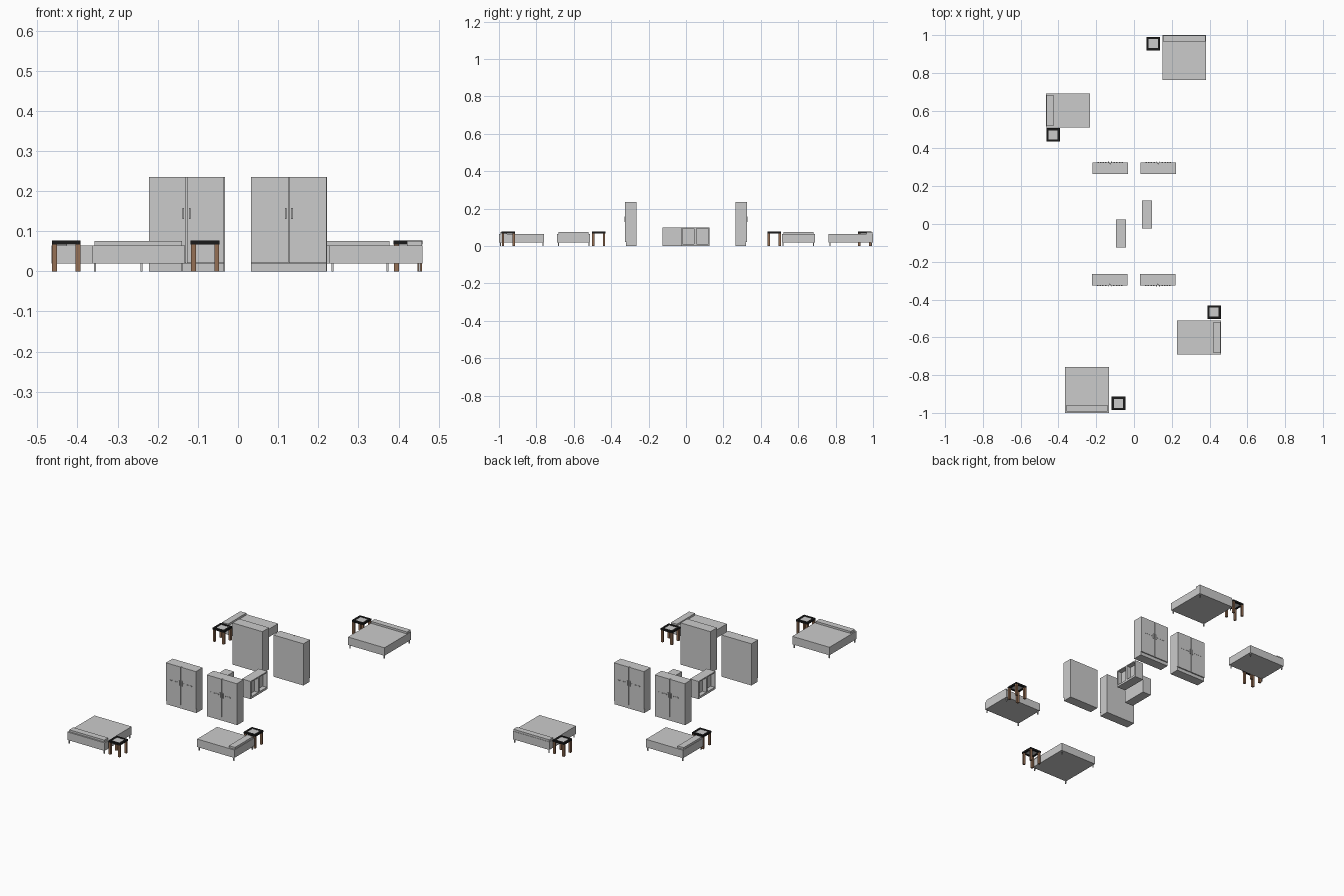
import bpy, bmesh
from mathutils import Matrix

if "Cube" in bpy.data.objects:
    bpy.data.objects.remove(bpy.data.objects["Cube"])


def material(name, colour):
    m = bpy.data.materials.new(name)
    m.diffuse_color = colour
    m.use_nodes = True
    m.node_tree.nodes["Principled BSDF"].inputs["Base Color"].default_value = m.diffuse_color
    return m


BROWN = material("brown_wood", (0.30, 0.16, 0.09, 1))
BLACK = material("black_trim", (0.01, 0.01, 0.01, 1))


def boxes(name, parts, mat=None, spin=False):
    """One object from boxes (x0, x1, y0, y1, z0, z1); spin turns it half round the origin."""
    bm = bmesh.new()
    for x0, x1, y0, y1, z0, z1 in parts:
        if spin:
            x0, x1, y0, y1 = -x1, -x0, -y1, -y0
        m = Matrix.Translation(((x0 + x1) / 2, (y0 + y1) / 2, (z0 + z1) / 2))
        bmesh.ops.create_cube(bm, size=1, matrix=m @ Matrix.Diagonal((x1 - x0, y1 - y0, z1 - z0, 1)))
    mesh = bpy.data.meshes.new(name)
    bm.to_mesh(mesh)
    bm.free()
    ob = bpy.data.objects.new(name, mesh)
    bpy.context.collection.objects.link(ob)
    if mat:
        mesh.materials.append(mat)
    return ob


def bed(name, x0, x1, y0, y1, pillow):
    boxes(name + "_mattress", [(x0, x1, y0, y1, 0.02, 0.065)])
    boxes(name + "_pillow", [pillow + (0.064, 0.076)])
    t, i = 0.005, 0.005
    boxes(name + "_legs", [(x, x + t, y, y + t, 0, 0.021)
                           for x in (x0 + i, x1 - i - t) for y in (y0 + i, y1 - i - t)])


def side_table(name, cx, cy):
    h, w = 0.036, 0.012
    boxes(name + "_legs", [(cx + sx * 0.029 - 0.006, cx + sx * 0.029 + 0.006,
                            cy + sy * 0.029 - 0.006, cy + sy * 0.029 + 0.006, 0, 0.068)
                           for sx in (-1, 1) for sy in (-1, 1)], BROWN)
    boxes(name + "_rim", [(cx - h, cx + h, cy - h, cy - h + w, 0.067, 0.077),
                          (cx - h, cx + h, cy + h - w, cy + h, 0.067, 0.077),
                          (cx - h, cx - h + w, cy - h + w, cy + h - w, 0.067, 0.077),
                          (cx + h - w, cx + h, cy - h + w, cy + h - w, 0.067, 0.077)], BLACK)
    boxes(name + "_top", [(cx - h + w, cx + h - w, cy - h + w, cy + h - w, 0.069, 0.075)])


def wardrobe(name, x0, x1, spin):
    """Doors face -y; spin gives the opposite pair facing +y."""
    mid = (x0 + x1) / 2
    boxes(name + "_body", [(x0, x1, -0.317, -0.265, 0, 0.235)], spin=spin)
    boxes(name + "_plinth", [(x0, x1, -0.321, -0.316, 0, 0.019)], spin=spin)
    boxes(name + "_doors", [(x0, mid - 0.001, -0.325, -0.316, 0.021, 0.235),
                            (mid + 0.001, x1, -0.325, -0.316, 0.021, 0.235)], spin=spin)
    # upright pulls beside the seam and a dashed row of small studs
    boxes(name + "_pulls", [(mid + s * 0.008 - 0.002, mid + s * 0.008 + 0.002, -0.33, -0.324, 0.130, 0.158)
                            for s in (-1, 1)], spin=spin)
    boxes(name + "_studs", [(mid + s * d - 0.004, mid + s * d + 0.004, -0.327, -0.324, 0.142, 0.147)
                            for s in (-1, 1) for d in (0.022, 0.036, 0.05, 0.064)], spin=spin)


def cabinet(name, y0, y1, spin):
    """Open-fronted cupboard facing +x."""
    x0, x1, t = 0.042, 0.096, 0.006
    boxes(name + "_shell", [(x0, x1 - 0.025, y0, y1, 0, 0.1),
                            (x1 - 0.025, x1, y0, y0 + t, 0, 0.1),
                            (x1 - 0.025, x1, y1 - t, y1, 0, 0.1),
                            (x1 - 0.025, x1, y0 + t, y1 - t, 0.1 - t, 0.1),
                            (x1 - 0.025, x1, y0 + t, y1 - t, 0, 0.012)], spin=spin)


# beds
bed("back_right_bed", 0.152, 0.38, 0.762, 1.0, (0.154, 0.378, 0.965, 0.998))
bed("back_left_bed", -0.465, -0.233, 0.512, 0.69, (-0.463, -0.426, 0.52, 0.682))
bed("front_right_bed", 0.228, 0.46, -0.69, -0.512, (0.421, 0.458, -0.682, -0.52))
bed("front_left_bed", -0.364, -0.132, -1.0, -0.758, (-0.357, -0.139, -0.992, -0.957))

# bedside tables
side_table("back_right_table", 0.102, 0.955)
side_table("back_left_table", -0.428, 0.472)
side_table("front_right_table", 0.424, -0.467)
side_table("front_left_table", -0.082, -0.95)

# wardrobes and central cupboards, each repeated by a half turn
for side, spin in (("front", False), ("back", True)):
    wardrobe(side + "_wardrobe_a", -0.222, -0.035, spin)
    wardrobe(side + "_wardrobe_b", 0.033, 0.22, spin)
    cabinet(side + "_cabinet_a", -0.025, 0.05, spin)
    cabinet(side + "_cabinet_b", 0.05, 0.125, spin)
